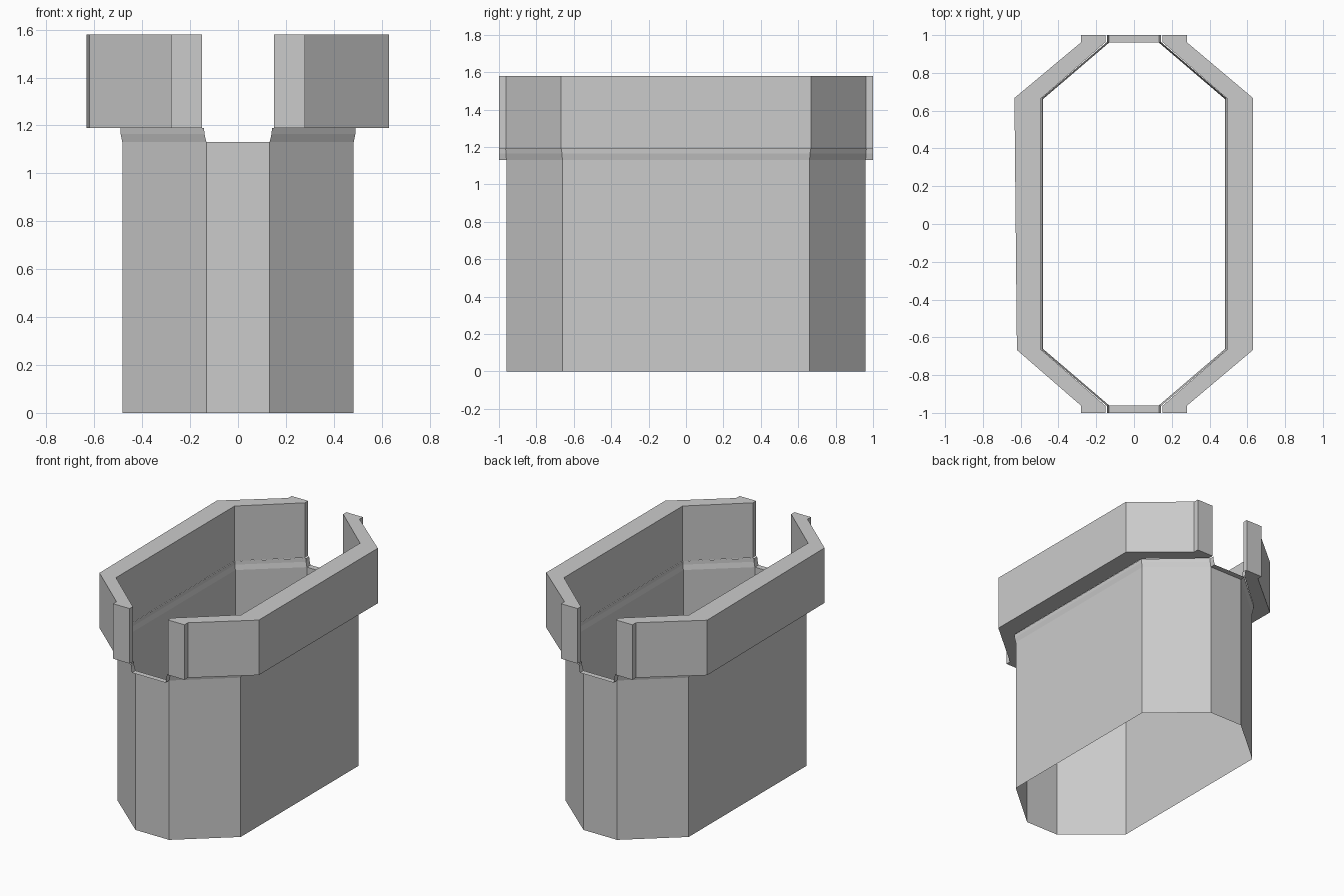
import bpy, bmesh

if "Cube" in bpy.data.objects:
    bpy.data.objects.remove(bpy.data.objects["Cube"])


def make_object(name, build):
    bm = bmesh.new()
    build(bm)
    bmesh.ops.remove_doubles(bm, verts=bm.verts, dist=1e-5)
    bmesh.ops.recalc_face_normals(bm, faces=bm.faces)
    mesh = bpy.data.meshes.new(name)
    bm.to_mesh(mesh)
    bm.free()
    obj = bpy.data.objects.new(name, mesh)
    bpy.context.collection.objects.link(obj)
    return obj


def loft(bm, rings, closed):
    rows = [[bm.verts.new(p) for p in ring] for ring in rings]
    for a, b in zip(rows, rows[1:]):
        n = len(a)
        for i in range(n if closed else n - 1):
            j = (i + 1) % n
            bm.faces.new((a[i], a[j], b[j], b[i]))
    return rows


def half_path(sx, x_in, x_out, y_in, y_out, z):
    # End, side corner, side corner, end along one long side
    return [(sx * x_in, -y_out, z), (sx * x_out, -y_in, z),
            (sx * x_out, y_in, z), (sx * x_in, y_out, z)]


# Open eight-sided sleeve
def sleeve(bm):
    rings = []
    for z in (0, 1.13):
        right = half_path(1, 0.132, 0.483, 0.66, 0.96, z)
        left = half_path(-1, 0.132, 0.483, 0.66, 0.96, z)
        rings.append(right + left[::-1])
    loft(bm, rings, True)


make_object("sleeve", sleeve)


# Flared neck joining sleeve to collar, with notch cheeks
def neck(bm):
    steps = ((0.132, 0.483, 0.66, 0.96, 1.13),
             (0.140, 0.490, 0.664, 0.963, 1.165),
             (0.142, 0.491, 0.665, 0.964, 1.19))
    for sx in (1, -1):
        loft(bm, [half_path(sx, *s) for s in steps], False)
        for sy in (1, -1):
            loft(bm, [[(sx * s[0], sy * s[3], s[4]), (sx * s[0], sy, s[4])]
                      for s in steps], False)


make_object("flared_neck", neck)


# Flat ledges at the bottom of both notches
def ledges(bm):
    for sy in (1, -1):
        loft(bm, [[(-0.132, sy * y, 1.13), (0.132, sy * y, 1.13)]
                  for y in (0.96, 1.0)], False)


make_object("notch_ledges", ledges)


# Thick collar halves with stepped ends
def collar(sx, front_x, back_x):
    outline = [(.15, -1), (.28, -1), (.28, -.962), (front_x, -.667),
               (back_x, .667), (.28, .962), (.28, 1), (.15, 1),
               (.15, .964), (.492, .665), (.492, -.665), (.15, -.964)]

    def build(bm):
        rows = loft(bm, [[(sx * x, y, z) for x, y in outline]
                         for z in (1.19, 1.58)], True)
        bm.faces.new(rows[0][::-1])
        bm.faces.new(rows[1])
    return build


make_object("collar_right", collar(1, 0.63, 0.63))
make_object("collar_left", collar(-1, 0.62, 0.633))
